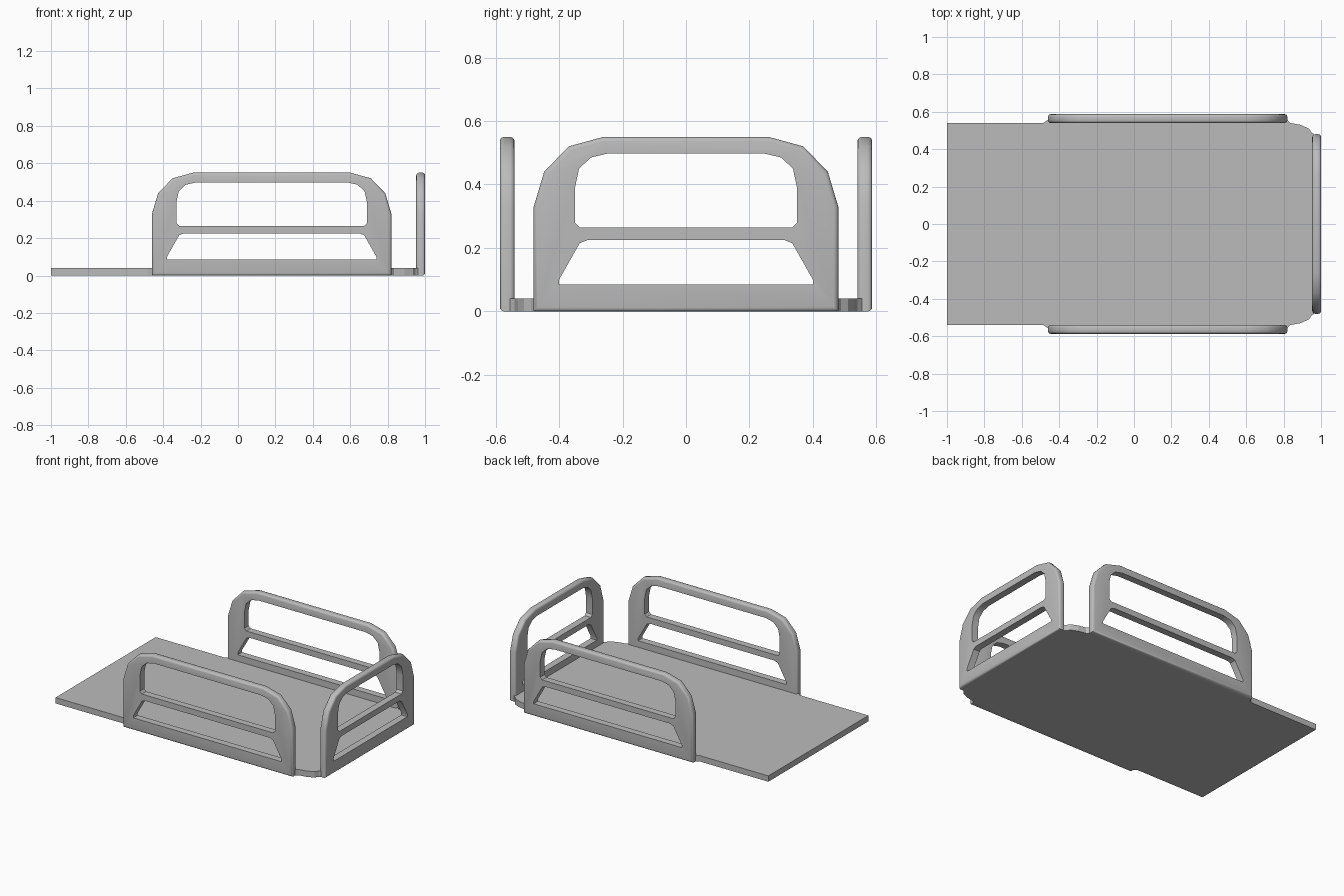
import bpy
import bmesh
from math import pi
from mathutils import Matrix

cube = bpy.data.objects.get("Cube")
if cube:
    bpy.data.objects.remove(cube)

GREY = (0.5, 0.5, 0.5, 1)
metal = bpy.data.materials.new("plain grey")
metal.use_nodes = True
metal.diffuse_color = GREY
metal.node_tree.nodes["Principled BSDF"].inputs["Base Color"].default_value = GREY

THICK = 0.047
FLOOR_H = 0.04


def mirrored(half):
    """Close a half profile by mirroring it across the first axis."""
    return half + [(-a, b) for a, b in reversed(half)]


def prism(points, offset):
    """Extrude a closed outline of 3D points."""
    bm = bmesh.new()
    face = bm.faces.new([bm.verts.new(p) for p in points])
    out = bmesh.ops.extrude_face_region(bm, geom=[face])
    moved = [g for g in out["geom"] if isinstance(g, bmesh.types.BMVert)]
    bmesh.ops.translate(bm, vec=offset, verts=moved)
    bmesh.ops.recalc_face_normals(bm, faces=bm.faces)
    return bm


def add_object(name, bm):
    mesh = bpy.data.meshes.new(name)
    bm.to_mesh(mesh)
    bm.free()
    mesh.materials.append(metal)
    obj = bpy.data.objects.new(name, mesh)
    bpy.context.collection.objects.link(obj)
    return obj


def smooth(obj):
    bpy.ops.object.select_all(action="DESELECT")
    obj.select_set(True)
    bpy.context.view_layer.objects.active = obj
    bpy.ops.object.shade_smooth_by_angle(angle=0.6)


def upright(outline, y):
    return [(a, y, z) for a, z in outline]


def guard_panel(name, w, x, y, turn):
    """Arched rail of half width w with two window openings."""
    outer = mirrored([(w, 0), (w, 0.33), (w - 0.033, 0.44),
                      (w - 0.11, 0.52), (w - 0.22, 0.55)])
    upper = mirrored([(w - 0.145, 0.265), (w - 0.13, 0.28), (w - 0.13, 0.39),
                      (w - 0.143, 0.45), (w - 0.18, 0.485), (w - 0.235, 0.498)])
    lower = mirrored([(w - 0.08, 0.085), (w - 0.08, 0.1),
                      (w - 0.145, 0.215), (w - 0.17, 0.225)])

    # Rounded rim, left square where the panel meets the floor
    bm = prism(upright(outer, -THICK / 2), (0, THICK, 0))
    rim = [e for e in bm.edges
           if abs(e.verts[0].co.y - e.verts[1].co.y) < 0.001
           and not (e.verts[0].co.z + e.verts[1].co.z < 0.001 and e.verts[0].co.y > 0)]
    bmesh.ops.bevel(bm, geom=rim, offset=0.014, offset_type="OFFSET",
                    segments=3, profile=0.5, affect="EDGES")
    panel = add_object(name, bm)

    # Window openings
    cutters = []
    for label, outline in (("upper", upper), ("lower", lower)):
        cutter = add_object(f"{name}_{label}_cutter",
                            prism(upright(outline, -0.1), (0, 0.2, 0)))
        cutter.hide_render = True
        mod = panel.modifiers.new(label, "BOOLEAN")
        mod.operation = "DIFFERENCE"
        mod.solver = "EXACT"
        mod.object = cutter
        cutters.append(cutter)
    bpy.context.view_layer.update()
    graph = bpy.context.evaluated_depsgraph_get()
    cut = bpy.data.meshes.new_from_object(panel.evaluated_get(graph))
    panel.modifiers.clear()
    panel.data = cut
    for cutter in cutters:
        bpy.data.objects.remove(cutter)

    panel.matrix_world = Matrix.Translation((x, y, 0)) @ Matrix.Rotation(turn, 4, "Z")
    smooth(panel)


# Floor plate with clipped corners and small gussets at the panel ends
edge = [(-1, 0.54), (-0.485, 0.54), (-0.455, 0.56), (0.815, 0.56), (0.835, 0.54),
        (0.89, 0.53), (0.935, 0.51), (0.95, 0.488), (0.97, 0.475)]
ring = edge + [(a, -b) for a, b in reversed(edge)]
add_object("floor_plate", prism([(a, b, 0) for a, b in ring], (0, 0, FLOOR_H)))

# Three guard panels: front, back and left end
guard_panel("front_guard", 0.64, 0.18, -0.5635, 0)
guard_panel("back_guard", 0.64, 0.18, 0.5635, pi)
guard_panel("left_guard", 0.48, 0.9765, 0, pi / 2)
